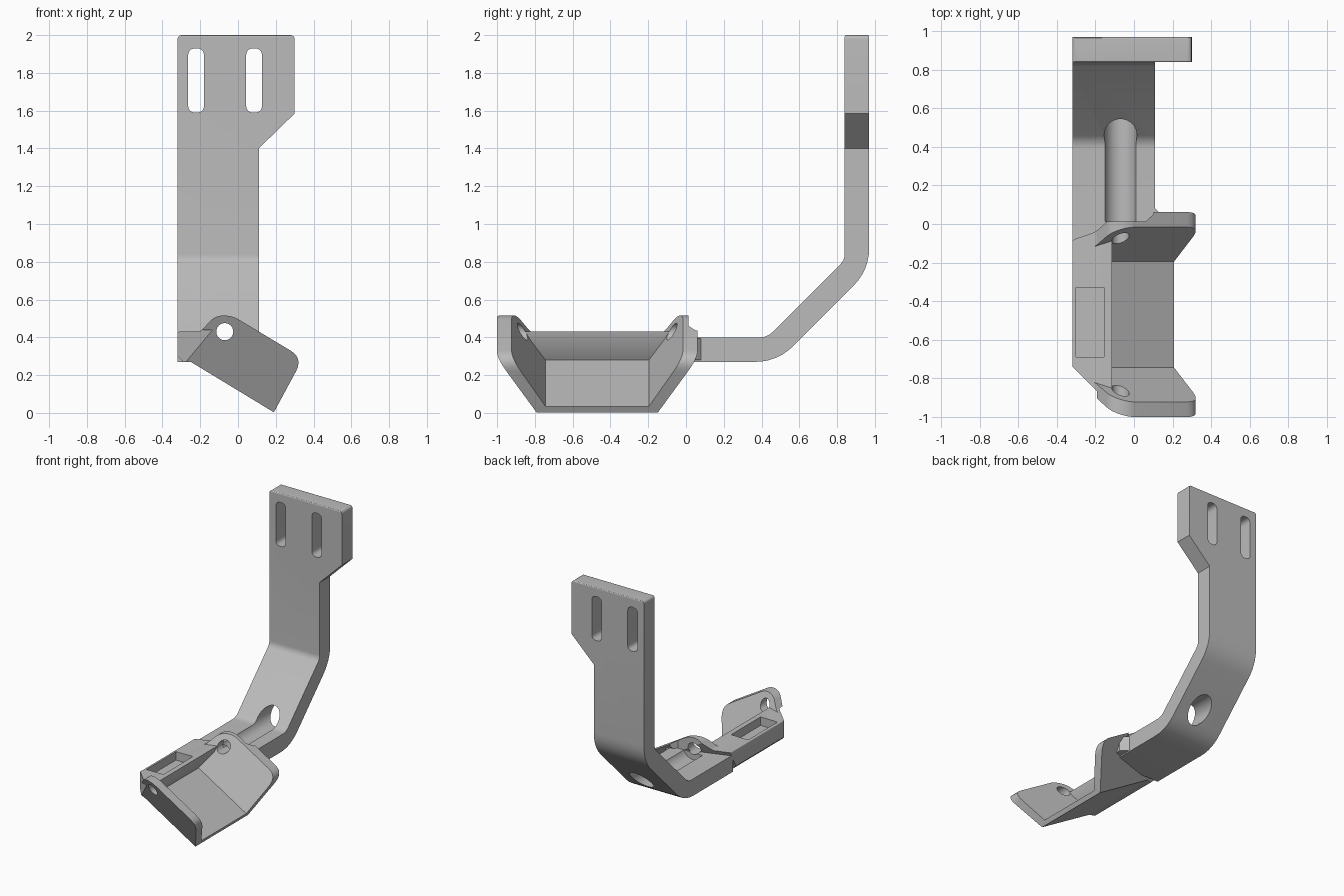
import bpy, bmesh, math
from mathutils import Vector

old = bpy.data.objects.get("Cube")
if old:
    bpy.data.objects.remove(old, do_unlink=True)

grey = bpy.data.materials.new("plain grey")
grey.use_nodes = True
grey.diffuse_color = (0.5, 0.5, 0.5, 1)
grey.node_tree.nodes["Principled BSDF"].inputs["Base Color"].default_value = (0.5, 0.5, 0.5, 1)


def rounded(corners, steps=6):
    """Corners are (a, b) or (a, b, tangent length) for a rounded corner."""
    out = []
    for i, c in enumerate(corners):
        p = Vector(c[:2])
        if len(c) == 2:
            out.append(p)
            continue
        before = p + (Vector(corners[i - 1][:2]) - p).normalized() * c[2]
        after = p + (Vector(corners[(i + 1) % len(corners)][:2]) - p).normalized() * c[2]
        for k in range(steps + 1):
            t = k / steps
            out.append(before * (1 - t) ** 2 + p * 2 * t * (1 - t) + after * t * t)
    return out


def prism(name, corners, low, high):
    """Solid between two images of one outline."""
    pts = rounded(corners)
    bm = bmesh.new()
    a = [bm.verts.new(low(*p)) for p in pts]
    b = [bm.verts.new(high(*p)) for p in pts]
    bm.faces.new(a)
    bm.faces.new(b)
    for i in range(len(pts)):
        j = (i + 1) % len(pts)
        bm.faces.new((a[i], a[j], b[j], b[i]))
    bmesh.ops.recalc_face_normals(bm, faces=bm.faces)
    mesh = bpy.data.meshes.new(name)
    bm.to_mesh(mesh)
    bm.free()
    mesh.materials.append(grey)
    ob = bpy.data.objects.new(name, mesh)
    bpy.context.collection.objects.link(ob)
    return ob


def along_y(name, corners, y0, y1):
    return prism(name, corners, lambda x, z: (x, y0, z), lambda x, z: (x, y1, z))


def along_z(name, corners, z0, z1):
    return prism(name, corners, lambda x, y: (x, y, z0), lambda x, y: (x, y, z1))


def rect(a0, a1, b0, b1, r=None):
    pts = [(a0, b0), (a1, b0), (a1, b1), (a0, b1)]
    return [p + (r,) for p in pts] if r else pts


def circle(x, z, r, n=40):
    return [(x + r * math.cos(math.tau * i / n), z + r * math.sin(math.tau * i / n)) for i in range(n)]


def combine(target, tool, operation):
    mod = target.modifiers.new("combine", "BOOLEAN")
    mod.operation = operation
    mod.solver = "EXACT"
    mod.object = tool
    bpy.context.view_layer.objects.active = target
    bpy.ops.object.modifier_apply(modifier=mod.name)
    bpy.data.objects.remove(tool, do_unlink=True)


# Height above the tilted tray floor, and the sloping tray ends
MID = -0.47


def slant(half, grow):
    def end(side):
        def place(x, z):
            w = (x - 0.19) * 0.515 + z * 0.857
            return (x, MID + side * (half + grow * w), z)
        return place
    return end(-1), end(1)


# Tray block with sloping ends
tray = prism("bracket", [
    (-0.32, 0.43, 0.01), (-0.2, 0.43, 0.02), (-0.12, 0.515, 0.04), (-0.03, 0.515, 0.04),
    (0.345, 0.29, 0.08), (0.19, 0.003), (-0.25, 0.27), (-0.29, 0.27), (-0.32, 0.3)],
    *slant(0.32, 0.645))
combine(tray, along_z("front_corner_cut", [(-0.5, -0.56), (-0.5, -1.2), (0.1, -1.16)], -0.2, 0.44), "DIFFERENCE")
combine(tray, along_z("back_corner_cut", [(-0.43, -0.19), (-0.21, 0.01), (-0.21, 0.2), (-0.43, 0.2)], 0.2, 0.6), "DIFFERENCE")
combine(tray, along_z("back_step_cut", [(-0.5, 0.012), (0.06, 0.012), (0.1, 0.05), (0.1, 0.2), (-0.5, 0.2)], 0.4, 0.7), "DIFFERENCE")

# Bent arm, trimmed to its front outline
arm = prism("arm", [
    (-0.12, 0.27), (0.484, 0.27, 0.12), (0.97, 0.756, 0.12), (0.97, 2, 0.01),
    (0.84, 2, 0.01), (0.84, 0.81, 0.03), (0.43, 0.4, 0.04), (-0.12, 0.4)],
    lambda y, z: (-0.32, y, z), lambda y, z: (0.4, y, z))
combine(arm, along_y("arm_outline", [
    (-0.32, 0.1), (0.11, 0.1), (0.11, 1.4), (0.3, 1.585), (0.3, 2, 0.025),
    (-0.32, 2, 0.025)], -0.5, 1.5), "INTERSECT")
for x in (-0.222, 0.085):
    combine(arm, along_y("slot", rect(x - 0.042, x + 0.042, 1.59, 1.93, 0.04), 0.7, 1.2), "DIFFERENCE")
combine(tray, arm, "UNION")

# Small gusset between arm and tray
combine(tray, along_z("gusset", [(0.05, 0.08), (0.11, 0.08), (0.16, 0.03), (0.16, -0.06), (0.05, -0.06)], 0.28, 0.395), "UNION")

# Hollow of the tray with an undercut rail, and the rail pocket
combine(tray, prism("hollow", [
    (-0.2, 0.28), (-0.125, 0.39), (-0.115, 0.431), (-0.4, 0.431), (-0.4, 0.75),
    (0.6, 0.75), (0.6, -0.201)], *slant(0.25, 0.62)), "DIFFERENCE")
combine(tray, along_z("pocket", rect(-0.3, -0.155, -0.69, -0.33), 0.365, 0.6), "DIFFERENCE")

# Long groove through the bend, and the pin holes in both tray ends
combine(tray, along_y("groove", circle(-0.07, 0.43, 0.085), 0.012, 0.78), "DIFFERENCE")
combine(tray, along_y("pin_hole", circle(-0.07, 0.43, 0.045), -1.2, 0.1), "DIFFERENCE")

bpy.ops.object.select_all(action="DESELECT")
tray.select_set(True)
bpy.context.view_layer.objects.active = tray
bpy.ops.object.shade_smooth_by_angle(angle=math.radians(25))
